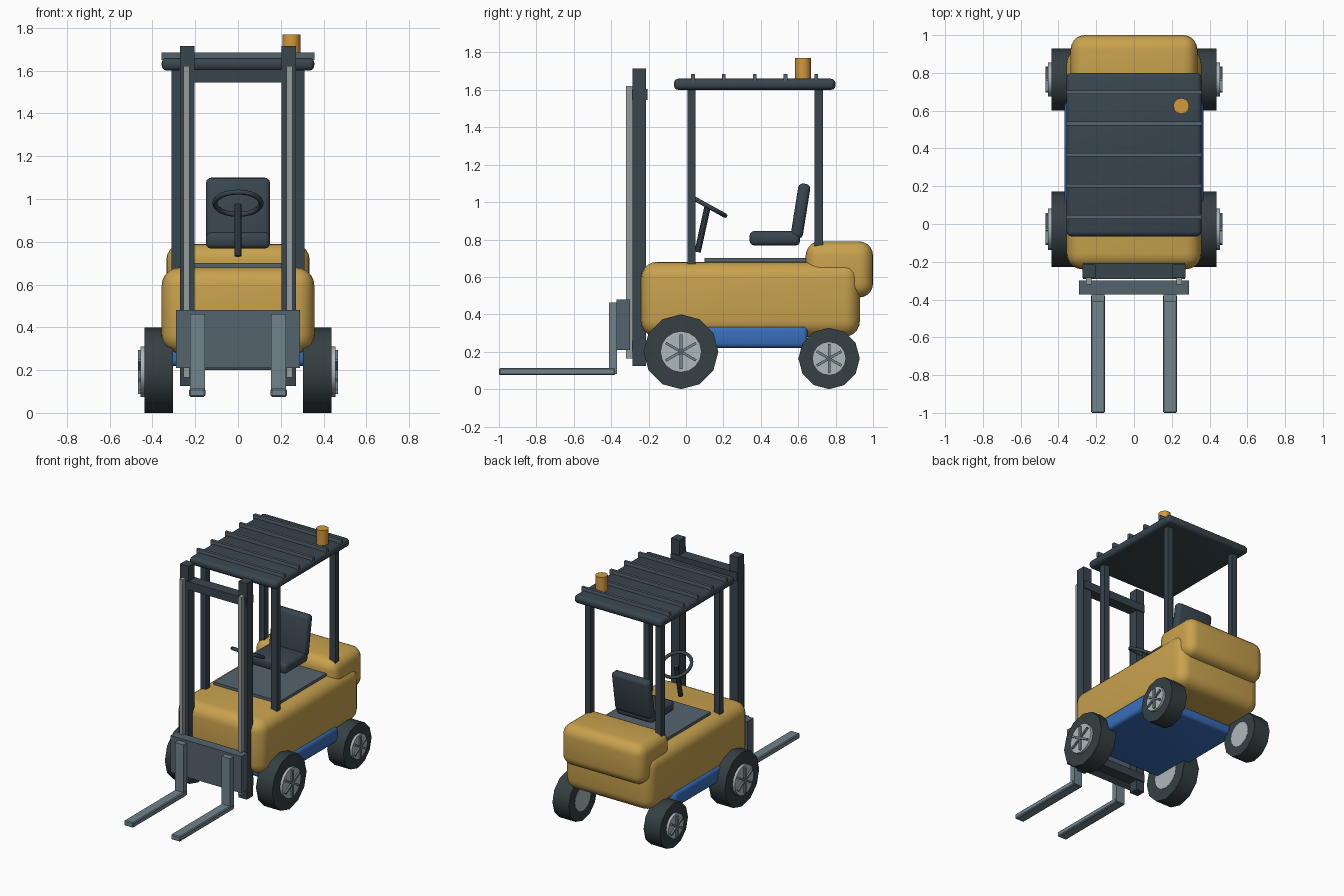
import bpy, math
from mathutils import Vector

cube = bpy.data.objects.get("Cube")
if cube:
    bpy.data.objects.remove(cube, do_unlink=True)


def material(name, *rgb):
    m = bpy.data.materials.new(name)
    m.use_nodes = True
    m.diffuse_color = (*rgb, 1)
    m.node_tree.nodes["Principled BSDF"].inputs["Base Color"].default_value = (*rgb, 1)
    return m


YELLOW = material("yellow_paint", 0.58, 0.36, 0.075)
BLUE = material("blue_paint", 0.04, 0.155, 0.5)
DARK = material("dark_steel", 0.04, 0.06, 0.075)
GREY = material("grey_steel", 0.09, 0.125, 0.155)
FORK = material("fork_steel", 0.16, 0.23, 0.26)
RAIL = material("bright_rail", 0.3, 0.33, 0.33)
RIM = material("rim_metal", 0.42, 0.48, 0.5)
RUBBER = material("rubber", 0.035, 0.05, 0.055)
AMBER = material("amber", 0.65, 0.32, 0.045)


def finish(name, mat, angle=35):
    ob = bpy.context.object
    ob.name = ob.data.name = name
    ob.data.materials.append(mat)
    bpy.ops.object.shade_smooth_by_angle(angle=math.radians(angle))
    return ob


def box(name, mat, x, y, z, bevel=0.0, segments=4, tilt=0.0):
    """Box from (min, max) ranges, optionally bevelled and tilted about x."""
    ranges = (x, y, z)
    bpy.ops.mesh.primitive_cube_add(size=1, location=[sum(r) / 2 for r in ranges])
    ob = bpy.context.object
    ob.scale = [r[1] - r[0] for r in ranges]
    bpy.ops.object.transform_apply(location=False, rotation=False, scale=True)
    ob.rotation_euler.x = tilt
    if bevel:
        mod = ob.modifiers.new("Rounding", "BEVEL")
        mod.width, mod.segments = bevel, segments
        bpy.ops.object.modifier_apply(modifier=mod.name)
    return finish(name, mat)


def rod(name, mat, start, end, radius, sides):
    a, b = Vector(start), Vector(end)
    bpy.ops.mesh.primitive_cylinder_add(vertices=sides, radius=radius, depth=(b - a).length,
                                        location=(a + b) / 2)
    bpy.context.object.rotation_euler = (b - a).to_track_quat("Z", "Y").to_euler()
    return finish(name, mat)


def span(half):
    return (-half, half)


def side_range(s, inner, outer):
    return tuple(sorted((s * inner, s * outer)))


# Chassis, body and counterweight
box("chassis", BLUE, span(0.367), (-0.13, 0.65), (0.22, 0.335), 0.025, 3)
box("body", YELLOW, span(0.357), (-0.24, 0.93), (0.28, 0.68), 0.085, 5)
box("counterweight", YELLOW, span(0.335), (0.64, 1.0), (0.49, 0.79), 0.075, 5)
box("floor_plate", GREY, span(0.27), (0.1, 0.65), (0.67, 0.7))

# Seat and steering
box("seat_cushion", DARK, span(0.15), (0.34, 0.61), (0.768, 0.845), 0.025, 3)
box("seat_back", DARK, span(0.15), (0.58, 0.645), (0.805, 1.1), 0.025, 3, math.radians(-9))
rod("steering_column", DARK, (0, 0.062, 0.733), (0, 0.115, 0.975), 0.017, 10)
bpy.ops.mesh.primitive_torus_add(location=(0, 0.115, 0.98), rotation=(math.radians(-29), 0, 0),
                                 major_radius=0.108, minor_radius=0.012,
                                 major_segments=24, minor_segments=8)
finish("steering_wheel", DARK, 60)

# Overhead guard
box("roof", DARK, span(0.357), (-0.065, 0.8), (1.6, 1.66), 0.025, 3)
for i in range(5):
    y = 0.037 + i * 0.165
    box(f"roof_slat_{i + 1}", GREY, span(0.357), (y - 0.01, y + 0.01), (1.65, 1.685))
rod("beacon", AMBER, (0.25, 0.625, 1.655), (0.25, 0.625, 1.77), 0.042, 12)

# Mast crossbars and carriage
box("mast_top_crossbar", DARK, span(0.27), (-0.29, -0.207), (1.545, 1.605))
box("mast_lower_crossbar", DARK, span(0.27), (-0.29, -0.207), (0.2, 0.26))
box("carriage", GREY, span(0.29), (-0.372, -0.3), (0.21, 0.48))

# Wheel layout: axle y, tyre radius, rim radius
AXLES = {"front": (-0.027, 0.2, 0.11), "rear": (0.765, 0.164, 0.09)}

for side, s in (("left", 1), ("right", -1)):
    # Guard posts
    for end, y, base in (("front", 0.03, 0.66), ("rear", 0.71, 0.74)):
        box(f"{side}_{end}_post", DARK, side_range(s, 0.265, 0.31),
            (y - 0.022, y + 0.022), (base, 1.62))

    # Mast rails and forks
    box(f"{side}_mast_rail", DARK, side_range(s, 0.203, 0.272), (-0.285, -0.215), (0.125, 1.715))
    box(f"{side}_inner_rail", RAIL, side_range(s, 0.226, 0.254), (-0.32, -0.28), (0.165, 1.622))
    box(f"{side}_fork_shank", FORK, side_range(s, 0.155, 0.225), (-0.413, -0.37), (0.08, 0.463))
    box(f"{side}_fork_tine", FORK, side_range(s, 0.153, 0.228), (-1.0, -0.378), (0.075, 0.113), 0.006, 1)

    # Wheels with six-spoke rims
    for end, (y, r, rim) in AXLES.items():
        name = f"{side}_{end}"
        rod(f"{name}_tyre", RUBBER, (s * 0.305, y, r), (s * 0.437, y, r), r, 12)
        rod(f"{name}_rim", RIM, (s * 0.304, y, r), (s * 0.456, y, r), rim, 16)
        rod(f"{name}_hub", GREY, (s * 0.45, y, r), (s * 0.468, y, r), rim * 0.16, 10)
        for k in range(3):
            box(f"{name}_spoke_{k + 1}", FORK, side_range(s, 0.45, 0.468),
                (y - 0.007, y + 0.007), (r - rim * 0.85, r + rim * 0.85),
                tilt=k * math.pi / 3)
